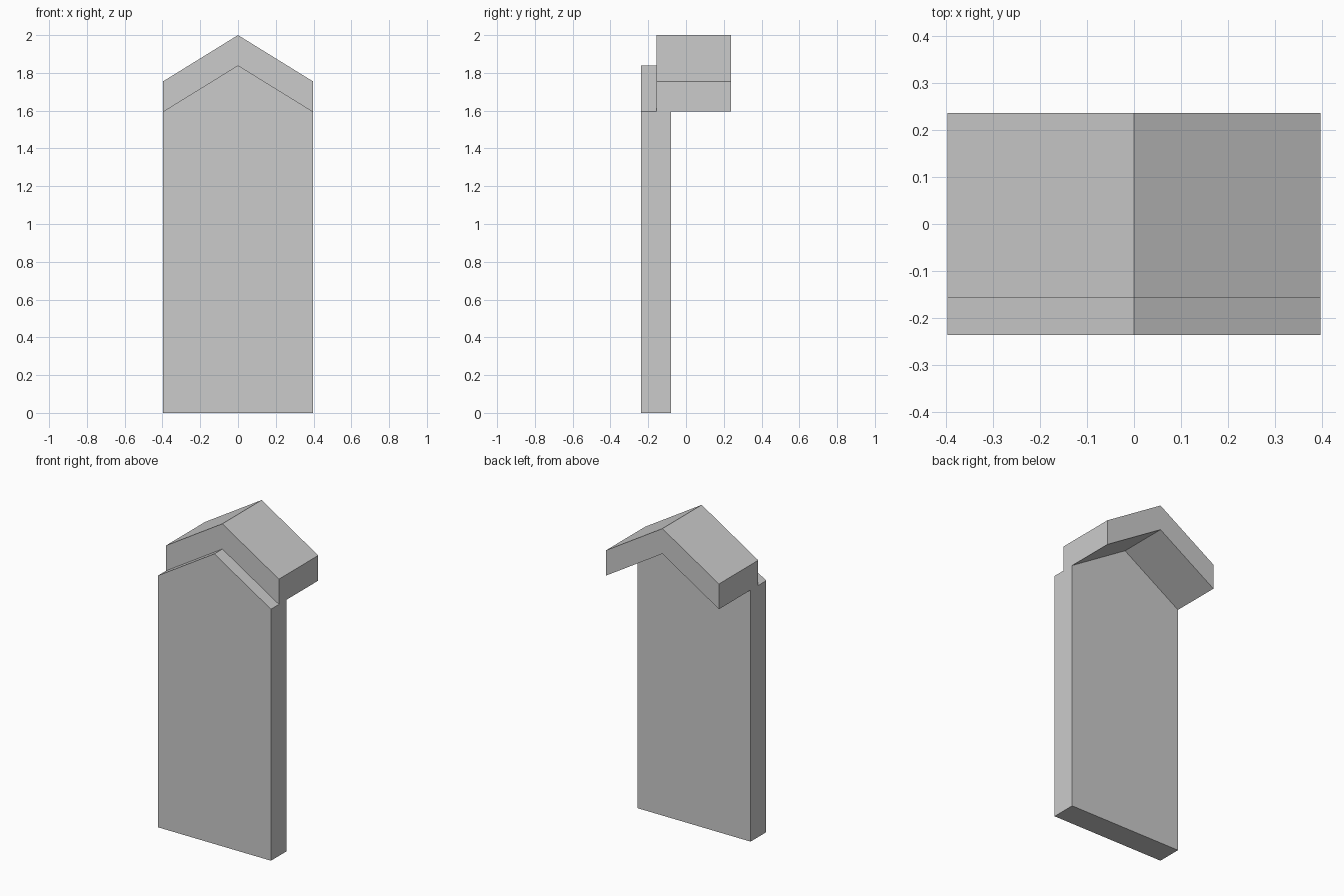
import bpy
import bmesh

cube = bpy.data.objects.get("Cube")
if cube:
    bpy.data.objects.remove(cube, do_unlink=True)

GREY = (0.6, 0.6, 0.6, 1.0)
grey = bpy.data.materials.new("plain grey")
grey.use_nodes = True
grey.diffuse_color = GREY
grey.node_tree.nodes["Principled BSDF"].inputs["Base Color"].default_value = GREY

HALF_WIDTH = 0.397
EAVE, RIDGE = 1.595, 1.84   # underside of the roof
THICKNESS = 0.16            # vertical thickness of the roof


def extruded_profile(name, profile, y_front, y_back):
    """Extrude an x-z outline along y."""
    bm = bmesh.new()
    face = bm.faces.new([bm.verts.new((x, y_front, z)) for x, z in profile])
    result = bmesh.ops.extrude_face_region(bm, geom=[face])
    moved = [v for v in result["geom"] if isinstance(v, bmesh.types.BMVert)]
    bmesh.ops.translate(bm, vec=(0, y_back - y_front, 0), verts=moved)
    bmesh.ops.recalc_face_normals(bm, faces=bm.faces[:])
    mesh = bpy.data.meshes.new(name)
    bm.to_mesh(mesh)
    bm.free()
    mesh.materials.append(grey)
    obj = bpy.data.objects.new(name, mesh)
    bpy.context.collection.objects.link(obj)
    return obj


# Upright slab with a gabled top
gable = [(HALF_WIDTH, EAVE), (0, RIDGE), (-HALF_WIDTH, EAVE)]
extruded_profile("gabled_panel",
                 [(-HALF_WIDTH, 0), (HALF_WIDTH, 0)] + gable, -0.237, -0.08)

# Chevron roof resting on the gable and overhanging the back
roof_top = [(x, z + THICKNESS) for x, z in reversed(gable)]
extruded_profile("chevron_roof", gable + roof_top, -0.157, 0.237)
